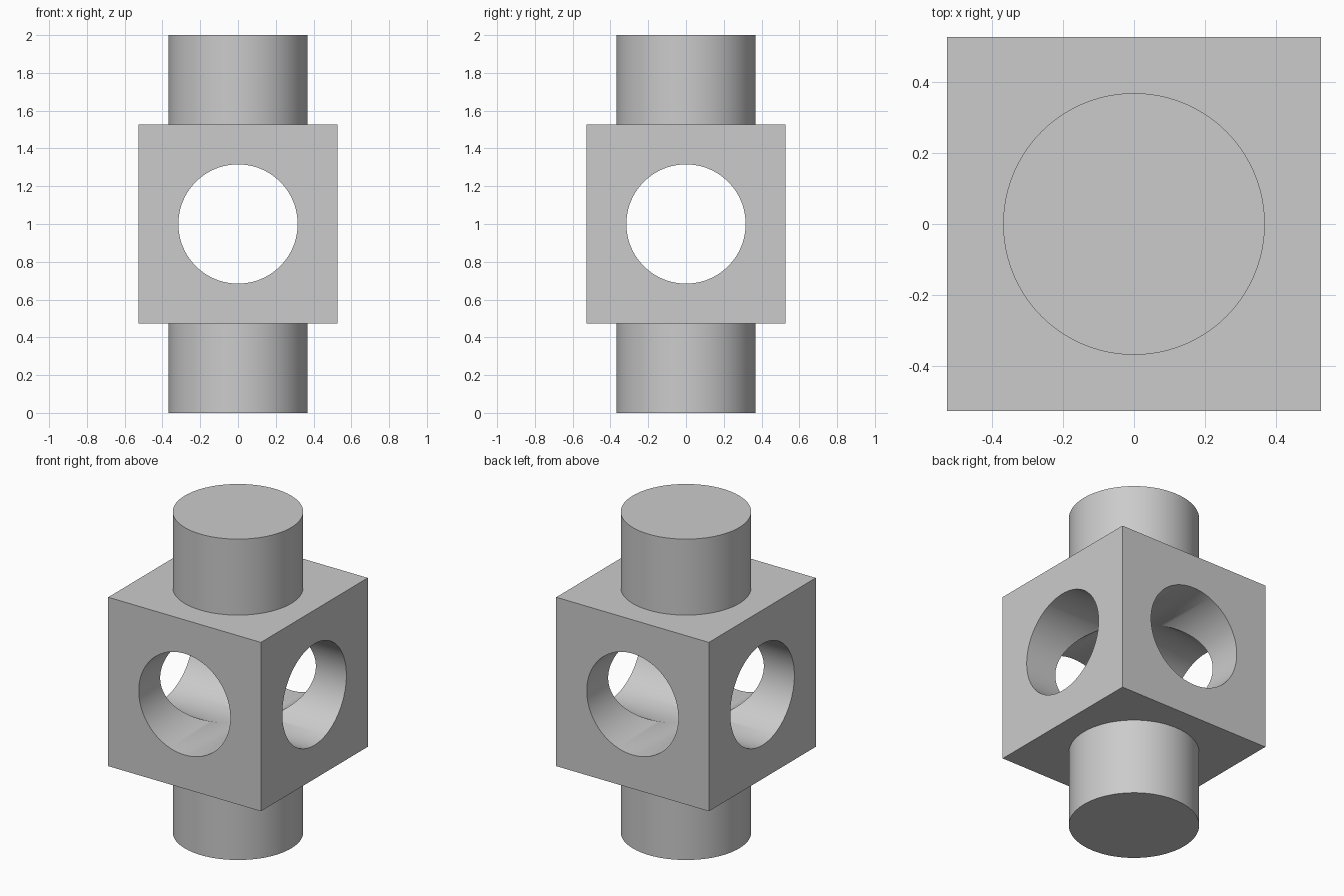
import bpy
import math

cube = bpy.data.objects.get("Cube")
if cube:
    bpy.data.objects.remove(cube, do_unlink=True)

U = 2 / 19            # design unit: the part is 19 units tall
CENTRE = (0, 0, 1)

grey = bpy.data.materials.new("plain grey")
grey.use_nodes = True
colour = (0.6, 0.6, 0.6, 1)
grey.diffuse_color = colour
grey.node_tree.nodes["Principled BSDF"].inputs["Base Color"].default_value = colour


def cylinder(name, diameter, length, rotation=(0, 0, 0)):
    bpy.ops.mesh.primitive_cylinder_add(vertices=96, radius=diameter / 2, depth=length,
                                        location=CENTRE, rotation=rotation)
    obj = bpy.context.object
    obj.name = name
    obj.data.materials.append(grey)
    return obj


def combine(target, tool, operation):
    mod = target.modifiers.new(tool.name, "BOOLEAN")
    mod.object, mod.operation, mod.solver = tool, operation, "EXACT"
    bpy.context.view_layer.objects.active = target
    bpy.ops.object.modifier_apply(modifier=mod.name)
    bpy.data.objects.remove(tool, do_unlink=True)


# Central cube
bpy.ops.mesh.primitive_cube_add(size=10 * U, location=CENTRE)
block = bpy.context.object
block.name = "bored_block_with_posts"
block.data.materials.append(grey)

# Round post through the top and bottom
combine(block, cylinder("post", 7 * U, 19 * U), "UNION")

# Crossing horizontal bores, front to back and side to side
quarter = math.pi / 2
combine(block, cylinder("bore_y", 6 * U, 12 * U, (quarter, 0, 0)), "DIFFERENCE")
combine(block, cylinder("bore_x", 6 * U, 12 * U, (0, quarter, 0)), "DIFFERENCE")

# Smooth round walls, crisp edges
bpy.ops.object.select_all(action="DESELECT")
block.select_set(True)
bpy.context.view_layer.objects.active = block
bpy.ops.object.shade_smooth_by_angle(angle=math.radians(25))
